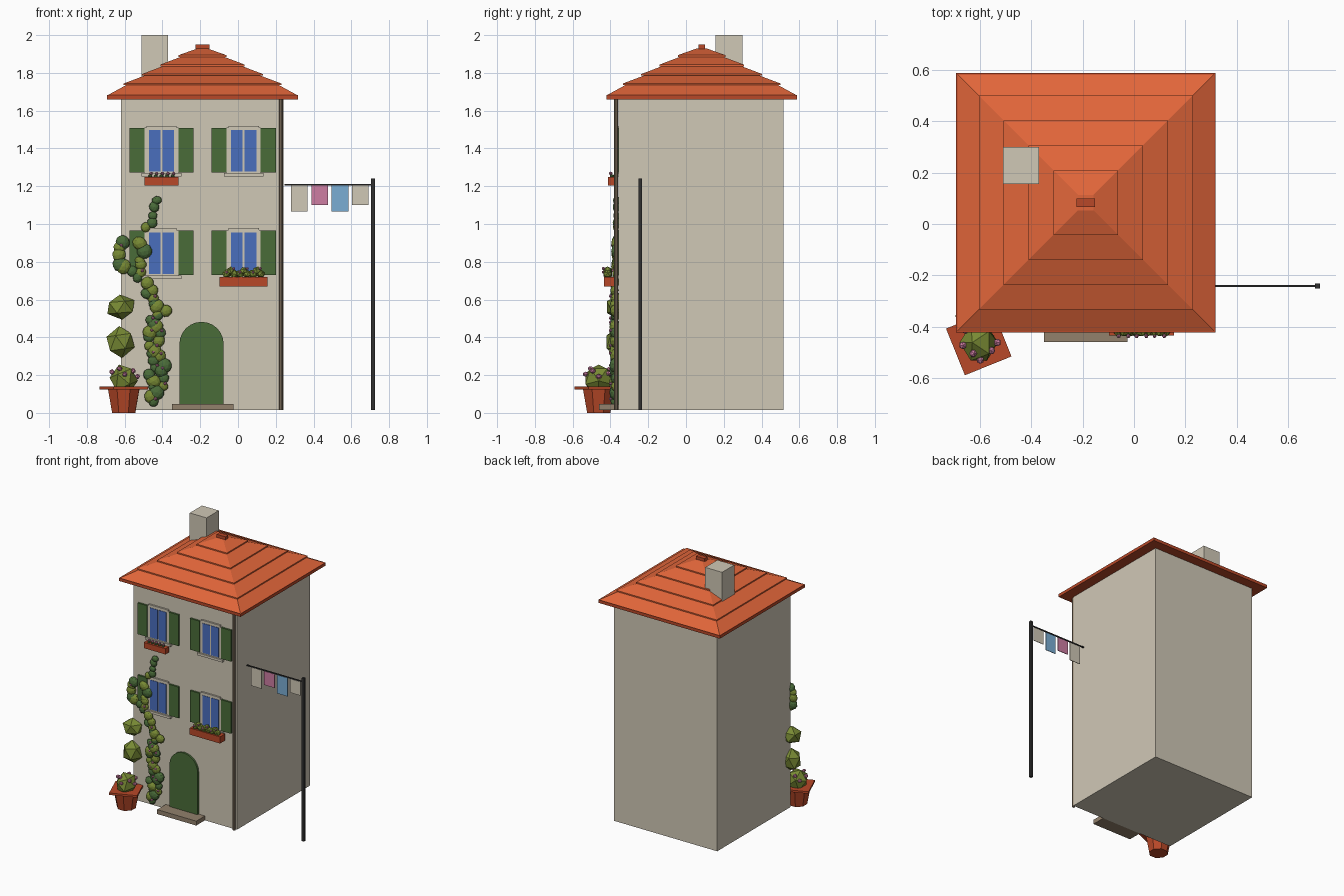
import bpy, bmesh, math, random
from mathutils import Matrix, Vector

random.seed(4)
cube = bpy.data.objects.get("Cube")
if cube:
    bpy.data.objects.remove(cube, do_unlink=True)


def material(name, r, g, b):
    """Flat material from 0-255 display values."""
    linear = [((c / 255 + 0.055) / 1.055) ** 2.4 for c in (r, g, b)] + [1]
    m = bpy.data.materials.new(name)
    m.use_nodes = True
    m.diffuse_color = linear
    m.node_tree.nodes["Principled BSDF"].inputs["Base Color"].default_value = linear
    return m


CREAM = material("cream plaster", 208, 200, 182)
ORANGE = material("orange tile", 226, 102, 58)
CLAY = material("terracotta", 184, 72, 40)
GREEN = material("deep green", 74, 108, 57)
OLIVE = material("olive leaf", 120, 138, 52)
GLASS = material("window blue", 74, 110, 190)
PINK = material("pink", 205, 125, 162)
SKY = material("light blue cloth", 122, 174, 212)
IRON = material("dark iron", 48, 48, 48)
STONE = material("brown stone", 146, 129, 108)


def finish(name, bm, mat):
    bmesh.ops.recalc_face_normals(bm, faces=bm.faces)
    mesh = bpy.data.meshes.new(name)
    bm.to_mesh(mesh)
    bm.free()
    mesh.materials.append(mat)
    obj = bpy.data.objects.new(name, mesh)
    bpy.context.collection.objects.link(obj)
    return obj


def boxes(name, mat, *bounds):
    """One object of boxes, each given as x0, x1, y0, y1, z0, z1."""
    bm = bmesh.new()
    for x0, x1, y0, y1, z0, z1 in bounds:
        mid = Vector((x0 + x1, y0 + y1, z0 + z1)) / 2
        size = Matrix.Diagonal((x1 - x0, y1 - y0, z1 - z0, 1))
        bmesh.ops.create_cube(bm, size=1, matrix=Matrix.Translation(mid) @ size)
    return finish(name, bm, mat)


def loft(name, mat, profile, sides, centre, turn):
    """Stack regular rings of (radius, z) into a closed solid."""
    bm = bmesh.new()
    rings = []
    for r, z in profile:
        angles = [turn + math.tau * i / sides for i in range(sides)]
        rings.append([bm.verts.new((centre[0] + r * math.cos(a),
                                    centre[1] + r * math.sin(a), z)) for a in angles])
    for low, high in zip(rings, rings[1:]):
        for i in range(sides):
            j = (i + 1) % sides
            bm.faces.new((low[i], low[j], high[j], high[i]))
    bm.faces.new(rings[0])
    bm.faces.new(rings[-1])
    return finish(name, bm, mat)


def balls(name, mat, items, detail=1, squash=1.0):
    """Faceted leaf or flower clumps from (x, y, z, radius)."""
    bm = bmesh.new()
    for x, y, z, r in items:
        spin = Matrix.Rotation(random.uniform(0, 6), 4, "Y")
        shape = Matrix.Diagonal((r, r * squash, r * random.uniform(0.8, 1), 1))
        place = Matrix.Translation((x, y, z)) @ spin @ shape
        bmesh.ops.create_icosphere(bm, subdivisions=detail, radius=1, matrix=place)
    return finish(name, bm, mat)


# House body and chimney
WALL = -0.357
boxes("house_walls", CREAM, (-0.62, 0.24, WALL, 0.515, 0.015, 1.665))
boxes("chimney", CREAM, (-0.51, -0.37, 0.155, 0.3, 1.7, 2))

# Hipped roof: eave board, overlapping tile courses, cap
ROOF = (-0.188, 0.083)
DIAG = math.sqrt(2)
loft("roof_eave", CLAY, [(0.505 * DIAG, 1.66), (0.505 * DIAG, 1.683)], 4, ROOF, math.pi / 4)
courses = [(0.5 * DIAG, 1.683)]
for i in range(4):
    half, z = 0.405 - 0.097 * i, 1.735 + 0.05 * i
    courses += [(half * DIAG, z), ((half + 0.012) * DIAG, z), ((half + 0.012) * DIAG, z + 0.009)]
courses.append((0.03 * DIAG, 1.928))
loft("roof_tiles", ORANGE, courses, 4, ROOF, math.pi / 4)
boxes("roof_cap", CLAY, (-0.224, -0.152, 0.066, 0.1, 1.917, 1.95))

# Windows with frames, glass, sills and shutters
for side, x in (("right", -0.405), ("left", 0.03)):
    for floor, z in (("lower", 0.848), ("upper", 1.39)):
        tag = f"{floor}_{side}"
        boxes(f"window_frame_{tag}", CREAM,
              (x - 0.09, x + 0.09, WALL - 0.01, WALL, z - 0.12, z + 0.12),
              (x - 0.08, x + 0.08, WALL - 0.013, WALL, z + 0.115, z + 0.13))
        boxes(f"window_sill_{tag}", CREAM,
              (x - 0.105, x + 0.105, WALL - 0.022, WALL, z - 0.138, z - 0.12))
        boxes(f"window_glass_{tag}", GLASS,
              *[(x + s - 0.031, x + s + 0.031, WALL - 0.013, WALL - 0.008,
                 z - 0.113, z + 0.108) for s in (-0.036, 0.036)])
        boxes(f"shutters_{tag}", GREEN,
              *[(x + s - 0.04, x + s + 0.04, WALL - 0.014, WALL,
                 z - 0.117, z + 0.117) for s in (-0.13, 0.13)])

# Arched door and doorstep
bm = bmesh.new()
arch = [(-0.193 + 0.117 * math.cos(math.pi * i / 12),
         0.365 + 0.117 * math.sin(math.pi * i / 12)) for i in range(13)]
outline = [(-0.31, 0.045), (-0.076, 0.045)] + arch
door = bm.faces.new([bm.verts.new((x, WALL, z)) for x, z in outline])
extruded = bmesh.ops.extrude_face_region(bm, geom=[door])["geom"]
bmesh.ops.translate(bm, vec=(0, -0.014, 0),
                    verts=[v for v in extruded if isinstance(v, bmesh.types.BMVert)])
finish("door", bm, GREEN)
boxes("doorstep", STONE, (-0.35, -0.025, -0.46, WALL, 0.015, 0.048))

# Drainpipe
loft("drainpipe", STONE, [(0.01, 0.015), (0.01, 1.665)], 8, (0.227, -0.37), 0)

# Washing line
boxes("line_post", IRON, (0.705, 0.725, -0.252, -0.232, 0.015, 1.24))
boxes("washing_line", IRON, (0.245, 0.715, -0.246, -0.238, 1.205, 1.213))
for i, (mat, drop) in enumerate(((CREAM, 0.135), (PINK, 0.1), (SKY, 0.135), (CREAM, 0.1))):
    x = 0.28 + 0.108 * i
    boxes(f"laundry_{i + 1}", mat, (x, x + 0.088, -0.244, -0.24, 1.2 - drop, 1.203))

# Flower boxes
boxes("upper_flower_box", CLAY, (-0.495, -0.315, -0.412, -0.372, 1.205, 1.248))
boxes("lower_flower_box", CLAY, (-0.097, 0.155, -0.435, -0.375, 0.67, 0.72))
stems = [-0.465 + 0.03 * i for i in range(5)]
balls("upper_box_leaves", GREEN, [(x, -0.392, 1.252, 0.013) for x in stems])
balls("upper_box_flowers", PINK, [(x + 0.005, -0.398, 1.268, 0.01) for x in stems])
bushes = (-0.04, 0.03, 0.1)
balls("lower_box_leaves", OLIVE,
      [(x + dx, -0.415, 0.735 + dz, 0.026) for x in bushes
       for dx, dz in ((-0.02, 0), (0.02, 0), (0, 0.016))])
balls("lower_box_flowers", PINK,
      [(x + dx, -0.437, 0.755 + dx / 2, 0.009) for x in bushes for dx in (-0.02, 0.018)])

# Potted shrub with a turned square rim
POT = (-0.605, -0.462)
loft("plant_pot", CLAY, [(0.066, 0), (0.09, 0.127)], 8, POT, 0.38)
loft("pot_rim", CLAY, [(0.098 * DIAG, 0.125), (0.098 * DIAG, 0.14)], 4, POT,
     math.pi / 4 + math.radians(22))
balls("pot_shrub", OLIVE, [(*POT, 0.178, 0.083)])
blooms = []
for i in range(8):
    a, lift = 2.4 * i, 0.2 + 0.08 * i
    flat = math.sqrt(1 - lift * lift) * 0.074
    blooms.append((POT[0] + flat * math.cos(a), POT[1] + flat * math.sin(a),
                   0.178 + 0.074 * lift, 0.016))
balls("pot_flowers", PINK, blooms)

# Climbing vine: clumps scattered along its stems
STEMS = [
    [(-0.46, 0.06), (-0.46, 0.28), (-0.43, 0.46), (-0.46, 0.6), (-0.5, 0.72)],
    [(-0.42, 0.1), (-0.41, 0.26), (-0.49, 0.4), (-0.4, 0.54), (-0.49, 0.66)],
    [(-0.54, 0.73), (-0.63, 0.79), (-0.61, 0.87), (-0.57, 0.95)],
    [(-0.51, 0.74), (-0.51, 0.85), (-0.53, 0.94)],
    [(-0.47, 0.98), (-0.47, 1.04), (-0.43, 1.12)],
]
dark, light, buds = [], [], []
for stem in STEMS:
    for (xa, za), (xb, zb) in zip(stem, stem[1:]):
        steps = max(2, round(math.hypot(xb - xa, zb - za) / 0.038))
        for i in range(steps):
            t = i / steps
            x = xa + (xb - xa) * t + random.uniform(-0.024, 0.024)
            z = za + (zb - za) * t + random.uniform(-0.01, 0.01)
            r = random.uniform(0.028, 0.042) if z < 0.95 else random.uniform(0.022, 0.03)
            y = WALL - (0.022 if z < 0.7 else 0.012)
            (dark if random.random() < 0.55 else light).append((x, y, z, r))
            if random.random() < 0.25:
                buds.append((x + 0.01, y - 0.02, z + 0.012, 0.01))
dark.append((-0.43, WALL - 0.012, 1.125, 0.027))
balls("vine_leaves_dark", GREEN, dark, 2, 0.65)
balls("vine_leaves_light", OLIVE, light, 2, 0.65)
balls("vine_flowers", PINK, buds)
balls("corner_shrubs", OLIVE, [(-0.62, -0.358, 0.56, 0.083), (-0.622, -0.358, 0.375, 0.086)],
      1, 0.85)
